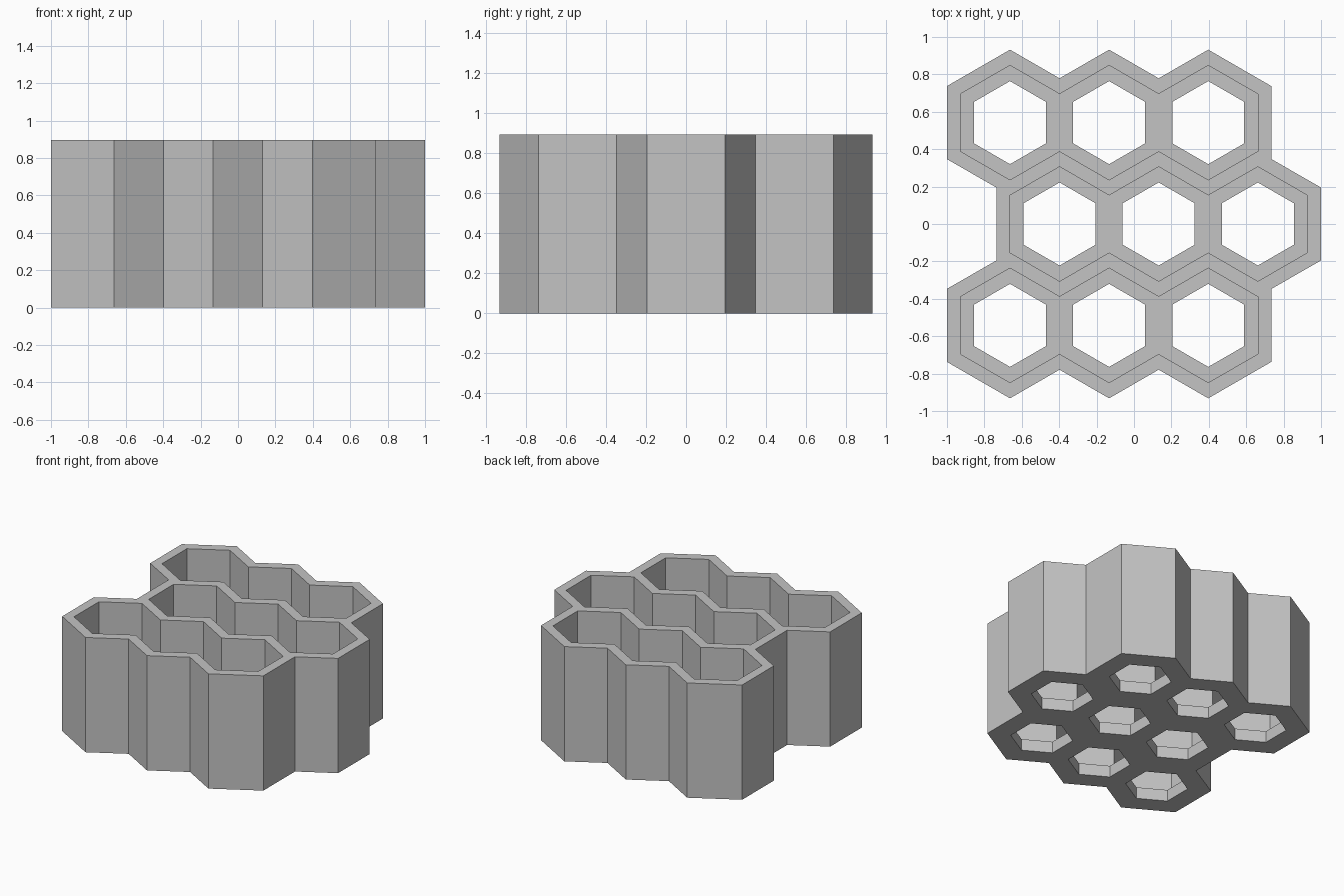
import bpy
import bmesh
from math import sqrt, pi, cos, sin

cube = bpy.data.objects.get("Cube")
if cube:
    bpy.data.objects.remove(cube, do_unlink=True)

# Hexagon radii, spacing and heights
OUTER, INNER, HOLE = 0.39, 0.306, 0.222
HALF_WIDTH = sqrt(3) / 2
PITCH = 2 * INNER * HALF_WIDTH
HEIGHT, FLOOR = 0.895, 0.09
ROW_GAP = 0.542
ROWS = [(-0.663, -ROW_GAP), (-0.663 + PITCH / 2, 0), (-0.663, ROW_GAP)]


def zigzag(row, radius, side):
    """Points along one long side of a row of three cells, left to right."""
    x, y = row
    notch = radius - PITCH / 2 / sqrt(3)
    points = [(x - radius * HALF_WIDTH, y + side * radius / 2)]
    for i in range(3):
        points.append((x + i * PITCH, y + side * radius))
        if i < 2:
            points.append((x + (i + 0.5) * PITCH, y + side * notch))
    points.append((x + 2 * PITCH + radius * HALF_WIDTH, y + side * radius / 2))
    return points


def row_outline(row, radius):
    return zigzag(row, radius, -1) + zigzag(row, radius, 1)[::-1]


def hexagon(x, y, radius):
    return [(x + radius * sin(i * pi / 3), y + radius * cos(i * pi / 3)) for i in range(6)]


def body_outline():
    front, middle, back = ROWS
    right, left = [], []
    # Ends of the rows make the stepped sides
    for row, sides in ((front, [1]), (middle, [-1, 1]), (back, [-1])):
        for side in sides:
            line = zigzag(row, OUTER, side)
            right.append(line[-1])
            left.append(line[0])
    return zigzag(front, OUTER, -1) + right + zigzag(back, OUTER, 1)[::-1] + left[::-1]


bm = bmesh.new()


def ring(points, z):
    verts = [bm.verts.new((x, y, z)) for x, y in points]
    for i, v in enumerate(verts):
        bm.edges.new((verts[i - 1], v))
    return verts


def wall(low, high):
    for i in range(len(low)):
        bm.faces.new((low[i - 1], low[i], high[i], high[i - 1]))


def cap(rings, direction):
    edges = [bm.edges.get((r[i - 1], r[i])) for r in rings for i in range(len(r))]
    bmesh.ops.triangle_fill(bm, use_beauty=True, edges=edges, normal=(0, 0, direction))


# Outer shell
outline = body_outline()
base, rim = ring(outline, 0), ring(outline, HEIGHT)
wall(base, rim)
bottom_rings, top_rings = [base], [rim]

# Open trough of three joined cells per row, with a drain hole under each cell
for row in ROWS:
    trough = row_outline(row, INNER)
    low, high = ring(trough, FLOOR), ring(trough, HEIGHT)
    wall(low, high)
    top_rings.append(high)
    floor_rings = [low]
    for i in range(3):
        hole = hexagon(row[0] + i * PITCH, row[1], HOLE)
        under, over = ring(hole, 0), ring(hole, FLOOR)
        wall(under, over)
        bottom_rings.append(under)
        floor_rings.append(over)
    cap(floor_rings, 1)

# Rim and underside
cap(top_rings, 1)
cap(bottom_rings, -1)
bmesh.ops.recalc_face_normals(bm, faces=bm.faces[:])

mesh = bpy.data.meshes.new("honeycomb_holder")
bm.to_mesh(mesh)
bm.free()
holder = bpy.data.objects.new("honeycomb_holder", mesh)
bpy.context.collection.objects.link(holder)

# Plain grey material
grey = bpy.data.materials.new("light_grey")
grey.use_nodes = True
colour = (0.55, 0.55, 0.55, 1)
grey.diffuse_color = colour
grey.node_tree.nodes["Principled BSDF"].inputs["Base Color"].default_value = colour
mesh.materials.append(grey)
